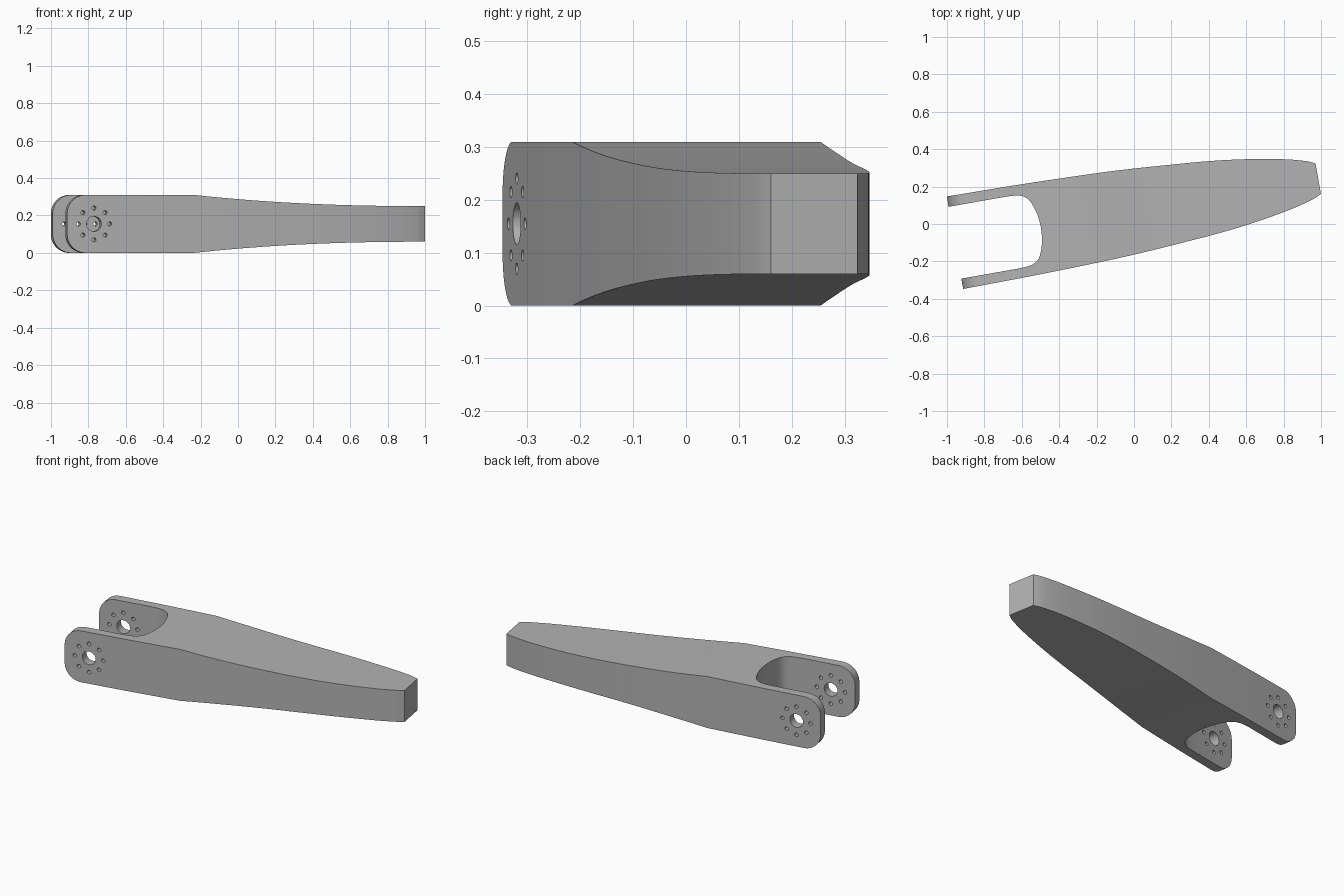
import bpy
import bmesh
import math
from mathutils import Vector, Matrix

cube = bpy.data.objects.get("Cube")
if cube:
    bpy.data.objects.remove(cube, do_unlink=True)

# Sizes, with the arm lying along +x from its fork end
LENGTH, HEIGHT = 1.972, 0.31
MID = HEIGHT / 2
TAPER_START, TAPER_DEPTH = 0.69, 0.06
CORNER = 0.1
PIVOT = 0.146

grey = bpy.data.materials.new("satin grey")
grey.use_nodes = True
colour = (0.45, 0.45, 0.45, 1)
grey.diffuse_color = colour
grey.node_tree.nodes["Principled BSDF"].inputs["Base Color"].default_value = colour


def smooth_path(points, steps=5):
    """Sample a Catmull-Rom curve through 2D points."""
    pts = [Vector(p) for p in points]
    pts = [2 * pts[0] - pts[1]] + pts + [2 * pts[-1] - pts[-2]]
    out = []
    for a, b, c, d in zip(pts, pts[1:], pts[2:], pts[3:]):
        for i in range(steps):
            t = i / steps
            out.append(b + (c - a) * t / 2 + (2 * a - 5 * b + 4 * c - d) * t * t / 2
                       + (3 * b - a - 3 * c + d) * t ** 3 / 2)
    return out + [pts[-2]]


def prism(name, outline, low, high, matrix=Matrix()):
    """Extrude a closed 2D outline from low to high."""
    bm = bmesh.new()
    face = bm.faces.new([bm.verts.new((p[0], p[1], low)) for p in outline])
    top = bmesh.ops.extrude_face_region(bm, geom=[face])["geom"]
    bmesh.ops.translate(bm, vec=(0, 0, high - low),
                        verts=[g for g in top if isinstance(g, bmesh.types.BMVert)])
    bmesh.ops.transform(bm, matrix=matrix, verts=bm.verts)
    bmesh.ops.recalc_face_normals(bm, faces=bm.faces)
    mesh = bpy.data.meshes.new(name)
    bm.to_mesh(mesh)
    bm.free()
    mesh.materials.append(grey)
    obj = bpy.data.objects.new(name, mesh)
    bpy.context.collection.objects.link(obj)
    return obj


def combine(target, tool, operation):
    """Apply a boolean and remove the tool."""
    mod = target.modifiers.new("cut", "BOOLEAN")
    mod.operation, mod.object, mod.solver = operation, tool, "EXACT"
    bpy.context.view_layer.objects.active = target
    bpy.ops.object.modifier_apply(modifier=mod.name)
    bpy.data.objects.remove(tool, do_unlink=True)


def circle(x, y, radius, sides):
    return [(x + radius * math.cos(math.tau * i / sides),
             y + radius * math.sin(math.tau * i / sides)) for i in range(sides)]


def mirrored(path):
    return path + [(x, -y) for x, y in reversed(path) if abs(y) > 1e-5]


# Body in plan: parallel fork sides that curve in to a blunt tip
side = smooth_path([(0, .251), (.4, .246), (.8, .235), (1, .225), (1.2, .211), (1.4, .195),
                    (1.6, .171), (1.8, .136), (1.92, .105), (LENGTH, .083)])
arm = prism("forked_arm", mirrored(side), -0.1, HEIGHT + 0.1)

# Side profile: rounded fork ends, level, then a hollow taper
upper = []
for i in range(13):
    a = math.pi / 2 * i / 12
    upper.append((CORNER * (1 - math.cos(a)), MID - CORNER * (1 - math.sin(a))))
for i in range(25):
    t = i / 24
    upper.append((TAPER_START + t * (LENGTH + 0.02 - TAPER_START),
                  MID - TAPER_DEPTH * (1 - (1 - t) ** 2.3)))
upright = Matrix.Translation((0, 0, MID)) @ Matrix.Rotation(math.pi / 2, 4, "X")
combine(arm, prism("profile_cutter", mirrored(upper), -0.5, 0.5, upright), "INTERSECT")

# Fork slot with a rounded floor
slot = [(-0.1, .195)] + smooth_path([(.32, .195), (.38, .189), (.42, .167), (.442, .13),
                                     (.46, .07), (.467, 0)])
combine(arm, prism("slot_cutter", mirrored(slot), -0.1, HEIGHT + 0.1), "DIFFERENCE")

# Pivot hole and ring of eight bolt holes through both fork plates
holes = [(PIVOT, 0, 0.04, 32)]
holes += [(x, y, 0.011, 16) for x, y in circle(PIVOT, 0, 0.085, 8)]
for hole in holes:
    combine(arm, prism("hole_cutter", circle(*hole), -0.5, 0.5, upright), "DIFFERENCE")

# Turn the arm into its resting direction and centre it
arm.data.transform(Matrix.Translation((-0.957, -0.1, 0))
                   @ Matrix.Rotation(math.radians(10), 4, "Z"))
bpy.ops.object.select_all(action="DESELECT")
arm.select_set(True)
bpy.context.view_layer.objects.active = arm
bpy.ops.object.shade_smooth_by_angle(angle=math.radians(30))
